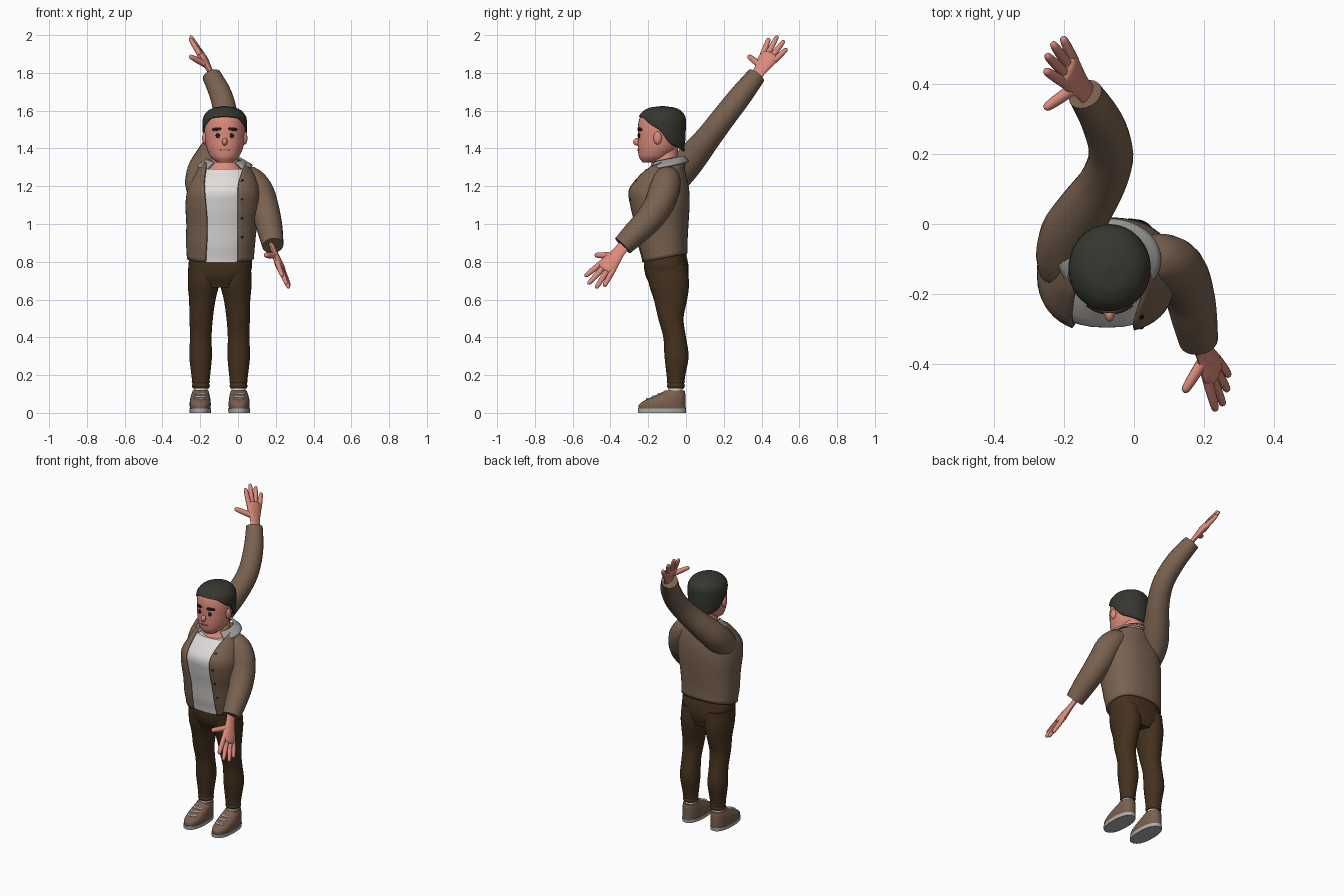
import bpy, bmesh
from math import sin, cos, pi, asin
from mathutils import Vector

if "Cube" in bpy.data.objects:
    bpy.data.objects.remove(bpy.data.objects["Cube"])


def material(name, rgb):
    m = bpy.data.materials.new(name)
    m.use_nodes = True
    m.diffuse_color = (*rgb, 1)
    m.node_tree.nodes["Principled BSDF"].inputs["Base Color"].default_value = (*rgb, 1)
    return m


SKIN = material("skin", (.71, .26, .2))
HAIR = material("hair", (.035, .038, .028))
JACKET = material("jacket brown", (.19, .122, .08))
SHIRT = material("shirt white", (.75, .73, .71))
LINING = material("collar grey", (.33, .33, .32))
PANTS = material("trouser brown", (.058, .031, .013))
SHOE = material("shoe brown", (.19, .115, .075))
SOLE = material("sole grey", (.42, .42, .42))
DARK = material("dark", (.015, .012, .01))
LIPS = material("lips", (.42, .12, .09))


def grid(name, f, nu, nv, mat, closed=True, caps=True, thick=0):
    """Surface from f(u, v); u runs round the section, v along the part."""
    bm = bmesh.new()
    rings = [[bm.verts.new(f(i / nu, j / nv)) for i in range(nu + (not closed))]
             for j in range(nv + 1)]
    for a, b in zip(rings, rings[1:]):
        for i in range(nu):
            k = (i + 1) % len(a)
            bm.faces.new((a[i], a[k], b[k], b[i]))
    if closed and caps:
        bm.faces.new(rings[0])
        bm.faces.new(rings[-1])
    bmesh.ops.remove_doubles(bm, verts=bm.verts, dist=1e-5)
    bmesh.ops.recalc_face_normals(bm, faces=bm.faces)
    me = bpy.data.meshes.new(name)
    bm.to_mesh(me)
    bm.free()
    me.materials.append(mat)
    ob = bpy.data.objects.new(name, me)
    bpy.context.collection.objects.link(ob)
    if thick:
        mod = ob.modifiers.new("thickness", "SOLIDIFY")
        mod.thickness, mod.offset = thick, 0
    bpy.ops.object.select_all(action="DESELECT")
    ob.select_set(True)
    bpy.context.view_layer.objects.active = ob
    bpy.ops.object.shade_smooth_by_angle(angle=.8)
    return ob


def spline(rows, i, t):
    """Smooth blend between row i and row i + 1."""
    p = [rows[min(max(k, 0), len(rows) - 1)] for k in range(i - 1, i + 3)]
    return [.5 * (2 * b + (c - a) * t + (2 * a - 5 * b + 4 * c - d) * t * t
                  + (3 * b - a - 3 * c + d) * t ** 3) for a, b, c, d in zip(*p)]


def at(rows, key):
    """Row values at a given key (first column)."""
    key = min(max(key, rows[0][0]), rows[-1][0])
    i = max(k for k in range(len(rows) - 1) if rows[k][0] <= key)
    a, b = rows[i][0], rows[i + 1][0]
    return spline(rows, i, (key - a) / (b - a))[1:]


def spow(x, p):
    return abs(x) ** p * (1 if x >= 0 else -1)


def skin_point(rows, a, z, n=2.0, grow=0):
    cx, cy, rx, ry = at(rows, z)
    rx, ry = max(rx, 0) + grow, max(ry, 0) + grow
    return Vector((cx + rx * spow(sin(a), 2 / n), cy - ry * spow(cos(a), 2 / n), z))


def angle_of(rows, x, z, n=2.0, grow=0):
    cx, cy, rx, ry = at(rows, z)
    return asin(min(max(spow((x - cx) / (rx + grow), n / 2), -.95), .95))


def loft(name, rows, mat, n=2.0, nu=32, nv=24, warp=lambda p: p):
    z0, z1 = rows[0][0], rows[-1][0]
    return grid(name, lambda u, v: warp(skin_point(rows, u * 2 * pi, z0 + (z1 - z0) * v, n)),
                nu, nv, mat)


def tube(name, pts, mat, normal=(.3, .2, .93), flat=1, nu=16, step=4):
    """Sweep a round or flattened section along (x, y, z, radius) points."""
    nv = (len(pts) - 1) * step

    def f(u, v):
        s = min(v * (len(pts) - 1), len(pts) - 1.0001)
        row = spline(pts, int(s), s - int(s))
        ahead = spline(pts, int(s), s - int(s) + .01)
        t = (Vector(ahead[:3]) - Vector(row[:3])).normalized()
        side = t.cross(Vector(normal)).normalized()
        up = side.cross(t)
        r = max(row[3], 0)
        return Vector(row[:3]) + r * (side * cos(u * 2 * pi) + up * flat * sin(u * 2 * pi))
    return grid(name, f, nu, nv, mat)


def ball(name, c, r, mat):
    grid(name, lambda u, v: (c[0] + r[0] * sin(v * pi) * cos(u * 2 * pi),
                             c[1] + r[1] * sin(v * pi) * sin(u * 2 * pi),
                             c[2] + r[2] * cos(v * pi)), 16, 10, mat, caps=False)


def patch(name, rows, x, z, w, h, mat, n=2.0, grow=.002, tilt=0):
    """Thin oval plate lying on the front of a lofted part."""
    def f(u, v):
        px = x + w / 2 * v * cos(u * 2 * pi)
        pz = z + h / 2 * v * sin(u * 2 * pi) + tilt * (px - x)
        return skin_point(rows, angle_of(rows, px, pz, n, grow), pz, n, grow)
    grid(name, f, 16, 3, mat, caps=False, thick=.005)


CX = -.07
# Head and neck
HEAD = [(1.325, CX, -.185, .04, .045), (1.35, CX, -.17, .073, .078), (1.4, CX, -.15, .096, .105),
        (1.46, CX, -.14, .106, .115), (1.52, CX, -.137, .107, .117), (1.57, CX, -.135, .096, .107),
        (1.6, CX, -.13, .065, .075), (1.612, CX, -.13, 0, 0)]
loft("head", HEAD, SKIN)
loft("neck", [(1.24, CX, -.125, .1, .085), (1.275, CX, -.125, .095, .088),
              (1.31, CX, -.115, .078, .07), (1.4, CX, -.105, .064, .064)], SKIN, nv=10)
ball("nose", (CX, -.258, 1.435), (.014, .022, .02), SKIN)
for side, s in (("right", -1), ("left", 1)):
    ball(side + "_ear", (CX + s * .106, -.15, 1.455), (.014, .022, .034), SKIN)
    patch(side + "_eyebrow", HEAD, CX + s * .042, 1.502, .048, .018, DARK, tilt=-.1 * s)
    patch(side + "_eye", HEAD, CX + s * .037, 1.468, .02, .025, DARK)
patch("mouth", HEAD, CX, 1.392, .055, .006, LIPS)

# Hair cap with a hairline that drops behind the ears
HAIR_ROWS = [(1.38, CX, -.1, .085, .085), (1.45, CX, -.122, .107, .114), (1.52, CX, -.127, .113, .121),
             (1.565, CX, -.127, .109, .12), (1.595, CX, -.125, .088, .098),
             (1.612, CX, -.125, .055, .064), (1.621, CX, -.125, 0, 0)]
HAIRLINE = [(0, 1.568), (.7, 1.56), (1.1, 1.525), (1.5, 1.492), (1.9, 1.42), (pi, 1.385)]


def hair(u, v):
    a = u * 2 * pi
    low = at(HAIRLINE, min(a, 2 * pi - a))[0]
    return skin_point(HAIR_ROWS, a, low + (1.621 - low) * sin(v * pi / 2))


grid("hair", hair, 48, 18, HAIR, caps=False, thick=.01)

# Shirt and open jacket share one torso shape
TORSO = [(.82, -.093, -.115, .162, .108), (.9, -.092, -.125, .167, .118), (1.0, -.086, -.132, .172, .13),
         (1.1, -.08, -.142, .182, .145), (1.18, -.076, -.147, .176, .148), (1.25, CX, -.13, .15, .118),
         (1.29, CX, -.118, .125, .095), (1.33, CX, -.095, .095, .078)]
OPENING = [(.82, -.17, 0), (1.0, -.162, -.002), (1.2, -.178, 0), (1.26, -.175, .015), (1.33, -.165, .04)]
N = 2.4


def hem(p):
    p.z += .2 * (p.y + .115) * max(0, 1 - (p.z - .82) / .3)
    return p


def jacket(u, v):
    z = .82 + .5 * v
    left, right = at(OPENING, z)
    a0 = angle_of(TORSO, right, z, N, .01)
    a1 = 2 * pi + angle_of(TORSO, left, z, N, .01)
    return hem(skin_point(TORSO, a0 + (a1 - a0) * u, z, N, .01))


loft("shirt", [r for r in TORSO if r[0] < 1.3], SHIRT, N, warp=hem)
grid("jacket_body", jacket, 44, 24, JACKET, closed=False, thick=.012)
for i in range(4):
    patch("button_%d" % i, TORSO, .022, 1.23 - i * .1, .012, .012, DARK, N, .018)


# Collar lying open round the neck
def collar(u, v):
    a = .7 + u * (2 * pi - 1.4)
    y = -.1 - (.085 + .027 * v) * cos(a)
    return (CX + (.088 + .057 * v) * sin(a), y, 1.34 - .034 * v + .2 * (y + .1))


grid("collar", collar, 32, 4, LINING, closed=False, thick=.012)

# Sleeves: right arm swung up and back, left arm down and forward
tube("right_sleeve", [(-.19, -.15, 1.16, .07), (-.195, -.1, 1.21, .085), (-.185, -.03, 1.28, .084),
                      (-.145, .035, 1.355, .079), (-.09, .12, 1.46, .068), (-.066, .2, 1.565, .064),
                      (-.09, .29, 1.68, .06), (-.14, .372, 1.785, .05)], JACKET, (1, 0, 0), nu=20)
tube("left_sleeve", [(-.02, -.1, 1.24, .055), (.055, -.1, 1.235, .073), (.105, -.115, 1.18, .08),
                     (.135, -.145, 1.1, .078), (.158, -.2, 1.02, .072), (.172, -.265, .955, .066),
                     (.185, -.335, .885, .056)], JACKET, (1, 0, 0), nu=20)


def hand(side, wrist, tips, thumb):
    """Flat palm with four spread fingers and a thumb; tips run index to little."""
    wrist, thumb = Vector(wrist), Vector(thumb)
    tips = [Vector(t) for t in tips]
    reach = sum(tips, Vector()) / 4 - wrist
    spread = (tips[3] - tips[0]).normalized()
    normal = reach.cross(spread).normalized()
    tube(side + "_palm", [(*(wrist + reach * k), r) for k, r in
                          ((-.12, .034), (.06, .034), (.25, .042), (.42, .051), (.55, .049), (.61, .03))],
         SKIN, normal, .42)
    for name, tip, k in zip(("index", "middle", "ring", "little"), tips, (-1.5, -.5, .5, 1.5)):
        base = wrist + reach * .48 + spread * k * .025
        finger(side + "_" + name + "_finger", base, tip, .0145, normal)
    finger(side + "_thumb", wrist + reach * .22 - spread * .018, thumb, .0165, normal)


def finger(name, base, tip, r, normal):
    tube(name, [(*base.lerp(tip, k), r * f) for k, f in
                ((0, 1.1), (.45, 1.05), (.8, .9), (.95, .65), (1, 0))], SKIN, normal, .9, 10, 2)


hand("right", (-.14, .38, 1.795), [(-.255, .44, 1.985), (-.252, .485, 1.998), (-.235, .52, 1.972),
                                   (-.205, .536, 1.93)], (-.257, .33, 1.89))
hand("left", (.188, -.345, .865), [(.235, -.536, .722), (.257, -.52, .68), (.27, -.478, .658),
                                   (.273, -.435, .668)], (.142, -.483, .835))

# Trousers, socks and shoes
loft("hips", [(.665, -.094, -.095, .1, .09), (.72, -.094, -.1, .15, .112), (.78, -.093, -.105, .168, .118),
              (.85, -.093, -.108, .162, .108)], PANTS, N, nv=10)
for side, s in (("right", -1), ("left", 1)):
    def leg_x(d):
        return -.097 + s * d
    loft(side + "_trouser_leg", [
        (.13, leg_x(.1), -.054, .042, .042), (.2, leg_x(.1), -.053, .05, .05),
        (.3, leg_x(.101), -.05, .06, .064), (.4, leg_x(.1), -.06, .057, .06),
        (.5, leg_x(.098), -.08, .062, .067), (.6, leg_x(.092), -.082, .07, .088),
        (.68, leg_x(.086), -.09, .083, .106), (.78, leg_x(.083), -.1, .083, .108)], PANTS, 2.1)
    for k, z in enumerate((.142, .165)):
        loft("%s_cuff_%d" % (side, k), [(z - .012, leg_x(.1), -.054, .042, .042),
                                        (z, leg_x(.1), -.054, .048, .048),
                                        (z + .012, leg_x(.1), -.054, .044, .044)], PANTS, nv=6)
    loft(side + "_sock", [(.08, leg_x(.1), -.055, .036, .037), (.14, leg_x(.1), -.055, .037, .038)],
         SHIRT, nv=2)
    shoe = [(.018, leg_x(.103), -.126, .054, .125), (.045, leg_x(.103), -.125, .056, .123),
            (.07, leg_x(.103), -.107, .054, .105), (.095, leg_x(.102), -.08, .049, .077),
            (.118, leg_x(.101), -.06, .042, .053)]
    loft(side + "_shoe", shoe, SHOE, 2.3)
    loft(side + "_sole", [(0, leg_x(.103), -.127, .057, .127), (.022, leg_x(.103), -.127, .058, .128)],
         SOLE, 2.3, nv=2)
    for k, z in enumerate((.073, .087, .1)):
        lace = [skin_point(shoe, angle_of(shoe, leg_x(.102) + d, z, 2.3), z, 2.3)
                for d in (-.028, -.014, 0, .014, .028)]
        tube("%s_lace_%d" % (side, k), [(*p, .0055) for p in lace], SHIRT, nu=8, step=2)
